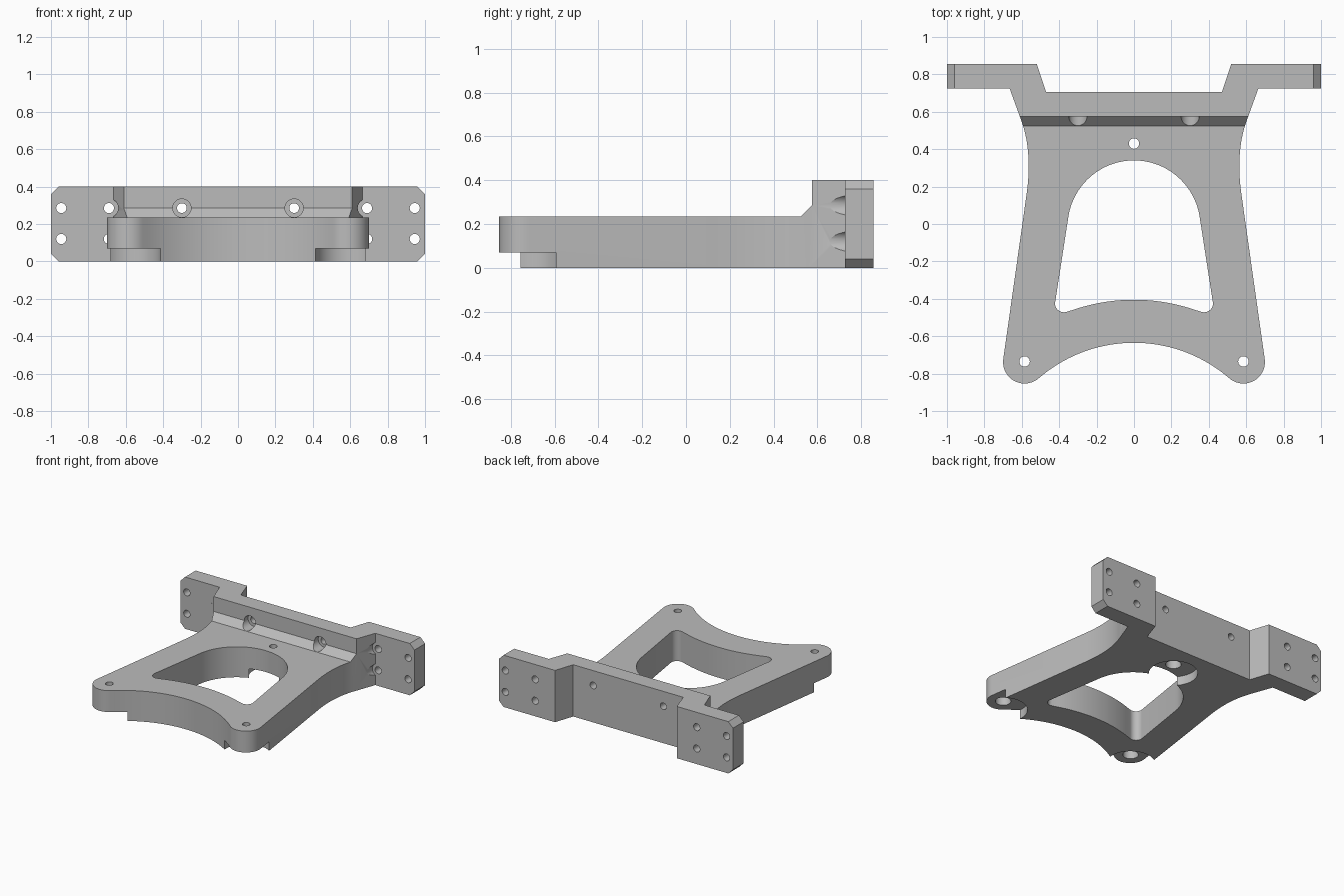
import bpy, bmesh, math
from mathutils import Vector

if "Cube" in bpy.data.objects:
    bpy.data.objects.remove(bpy.data.objects["Cube"])

grey = bpy.data.materials.new("plain grey")
grey.diffuse_color = (0.5, 0.5, 0.5, 1)
grey.use_nodes = True
grey.node_tree.nodes["Principled BSDF"].inputs["Base Color"].default_value = grey.diffuse_color


def arc(cx, cy, r, a0, a1, n):
    """Points on an arc, angles in degrees."""
    out = []
    for i in range(n + 1):
        a = math.radians(a0 + (a1 - a0) * i / n)
        out.append((cx + r * math.cos(a), cy + r * math.sin(a)))
    return out


def mirrored(half):
    """Close a left-hand profile with its mirror image in x."""
    return half + [(-x, y) for x, y in reversed(half) if abs(x) > 1e-5]


def prism(name, pts, axis, lo, hi):
    """Extrude a 2D profile along x (y,z), y (x,z) or z (x,y)."""
    place = {"x": lambda a, b, d: (d, a, b),
             "y": lambda a, b, d: (a, d, b),
             "z": lambda a, b, d: (a, b, d)}[axis]
    bm = bmesh.new()
    face = bm.faces.new([bm.verts.new(place(a, b, lo)) for a, b in pts])
    ext = bmesh.ops.extrude_face_region(bm, geom=[face])
    moved = [v for v in ext["geom"] if isinstance(v, bmesh.types.BMVert)]
    bmesh.ops.translate(bm, verts=moved, vec=Vector(place(0, 0, hi - lo)))
    bmesh.ops.recalc_face_normals(bm, faces=bm.faces[:])
    mesh = bpy.data.meshes.new(name)
    bm.to_mesh(mesh)
    bm.free()
    mesh.materials.append(grey)
    obj = bpy.data.objects.new(name, mesh)
    bpy.context.collection.objects.link(obj)
    return obj


def cut(name, pts, axis, lo, hi):
    """Subtract a prism from the bracket, then discard the cutter."""
    tool = prism(name, pts, axis, lo, hi)
    tool.hide_render = True
    bpy.context.view_layer.objects.active = bracket
    mod = bracket.modifiers.new(name, "BOOLEAN")
    mod.operation = "DIFFERENCE"
    mod.solver = "EXACT"
    mod.object = tool
    bpy.ops.object.modifier_apply(modifier=mod.name)
    bpy.data.objects.remove(tool, do_unlink=True)


def bore(name, a, b, r, axis, lo, hi, n=32):
    cut(name, arc(a, b, r, 0, 360 * (n - 1) / n, n - 1), axis, lo, hi)


# Full outline: flanges, waisted sides, rounded feet and concave front edge
ARC_Y, FOOT_X, FOOT_Y = -1.413, 0.585, -0.738
p0, p1, p2 = Vector((-0.605, 0.56)), Vector((-0.539, 0.385)), Vector((-0.577, 0.14))
waist = [tuple(p0 * (1 - t) ** 2 + p1 * 2 * t * (1 - t) + p2 * t * t)
         for t in [i / 14 for i in range(15)]]
half = [(-0.47, 0.705), (-0.52, 0.855), (-1, 0.855), (-1, 0.725), (-0.665, 0.725)]
half += waist
half += arc(-FOOT_X, FOOT_Y, 0.115, 172.2, 310.9, 20)
half += arc(0, ARC_Y, 0.778, 130.9, 90, 20)[1:]
bracket = prism("mounting_bracket", mirrored(half), "z", 0, 0.4)

# Lower the plate in front of the upright wall, leaving a sloped fillet
cut("plate_top", [(-1, 0.235), (0.525, 0.235), (0.575, 0.285), (0.575, 0.5), (-1, 0.5)],
    "x", -0.8, 0.8)

# Arched window
window = arc(0, -0.015, 0.355, 90, 171.7, 20)
window += arc(-0.375, -0.425, 0.047, 171.7, 290.6, 12)
window += arc(0, ARC_Y, 1.008, 110.5, 90, 14)[1:]
cut("window", mirrored(window), "z", -0.1, 0.5)

# Three plate holes, each with a pocket and counterbore underneath
for x, y in ((-FOOT_X, -0.735), (FOOT_X, -0.735), (0, 0.43)):
    bore("foot_pocket", x, y, 0.172, "z", -0.1, 0.07, 48)
    bore("plate_counterbore", x, y, 0.055, "z", -0.1, 0.14)
    bore("plate_hole", x, y, 0.028, "z", -0.1, 0.5)

for s in (-1, 1):
    # Wall bolt holes
    bore("wall_counterbore", s * 0.3, 0.285, 0.049, "y", 0.4, 0.62)
    bore("wall_hole", s * 0.3, 0.285, 0.026, "y", 0.5, 0.9)
    # Flange holes, the inner ones with clearance into the sloped side
    for z in (0.12, 0.285):
        bore("flange_clearance", s * 0.69, z, 0.05, "y", 0.5, 0.7252)
        for x in (0.69, 0.945):
            bore("flange_hole", s * x, z, 0.027, "y", 0.6, 1.0)
    # Chamfered flange corners
    for tri in ([(0.95, -0.01), (1.01, -0.01), (1.01, 0.05)],
                [(0.95, 0.41), (1.01, 0.41), (1.01, 0.35)]):
        cut("flange_chamfer", [(s * x, z) for x, z in tri], "y", 0.6, 1.0)

# Smooth curved walls, keep the edges crisp
bpy.ops.object.select_all(action="DESELECT")
bracket.select_set(True)
bpy.context.view_layer.objects.active = bracket
bpy.ops.object.shade_smooth_by_angle(angle=math.radians(25))
